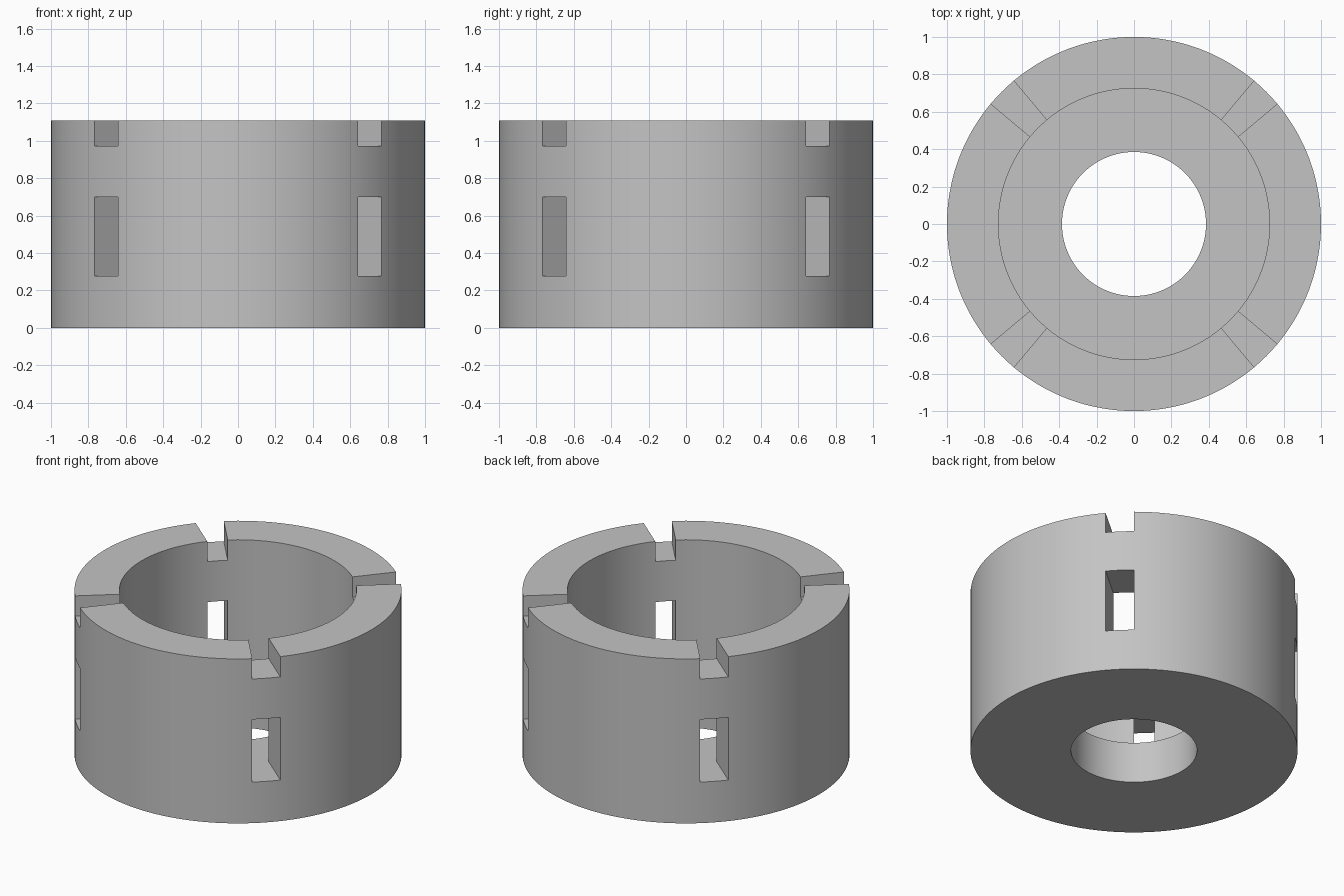
import bpy
import bmesh
from math import cos, sin, radians

cube = bpy.data.objects.get("Cube")
if cube:
    bpy.data.objects.remove(cube, do_unlink=True)

# Dimensions: bore, cup wall and outer radii; floor, window top, notch bottom, rim
RADII = [0.385, 0.725, 1.0]
LEVELS = [0.0, 0.277, 0.70, 0.973, 1.11]
STEP = 2.5
SEGMENTS = int(360 / STEP)
SLOT_HALF = 5.0

grey = bpy.data.materials.new("Plain grey")
grey.use_nodes = True
colour = (0.55, 0.55, 0.55, 1.0)
grey.diffuse_color = colour
grey.node_tree.nodes["Principled BSDF"].inputs["Base Color"].default_value = colour


def in_slot(seg):
    """True where a segment lies in one of the four diagonal slots."""
    return abs((seg + 0.5) * STEP % 90 - 45) < SLOT_HALF


def solid(seg, ring, layer):
    """Floor everywhere at the bottom, wall above, pierced by windows and notches."""
    if ring not in (0, 1) or layer not in range(4):
        return False
    if layer == 0:
        return True
    return ring == 1 and not (layer in (1, 3) and in_slot(seg))


bm = bmesh.new()
verts = {}


def corner(s, r, l):
    key = (s % SEGMENTS, r, l)
    if key not in verts:
        a = radians(key[0] * STEP)
        verts[key] = bm.verts.new((RADII[r] * cos(a), RADII[r] * sin(a), LEVELS[l]))
    return verts[key]


# Skin every boundary between solid and empty cells
for s in range(SEGMENTS):
    for r in range(2):
        for l in range(4):
            if not solid(s, r, l):
                continue
            cell = (s, r, l)
            for axis in range(3):
                for side in (0, 1):
                    neighbour = list(cell)
                    neighbour[axis] += 2 * side - 1
                    if solid(*neighbour):
                        continue
                    loop = []
                    for u, v in ((0, 0), (1, 0), (1, 1), (0, 1)):
                        p = list(cell)
                        p[axis] += side
                        p[(axis + 1) % 3] += u
                        p[(axis + 2) % 3] += v
                        loop.append(corner(*p))
                    bm.faces.new(loop)

bmesh.ops.recalc_face_normals(bm, faces=bm.faces)
mesh = bpy.data.meshes.new("slotted_cup")
bm.to_mesh(mesh)
bm.free()
mesh.materials.append(grey)

cup = bpy.data.objects.new("slotted_cup", mesh)
bpy.context.collection.objects.link(cup)
bpy.ops.object.select_all(action="DESELECT")
cup.select_set(True)
bpy.context.view_layer.objects.active = cup
bpy.ops.object.shade_smooth_by_angle(angle=radians(30))
